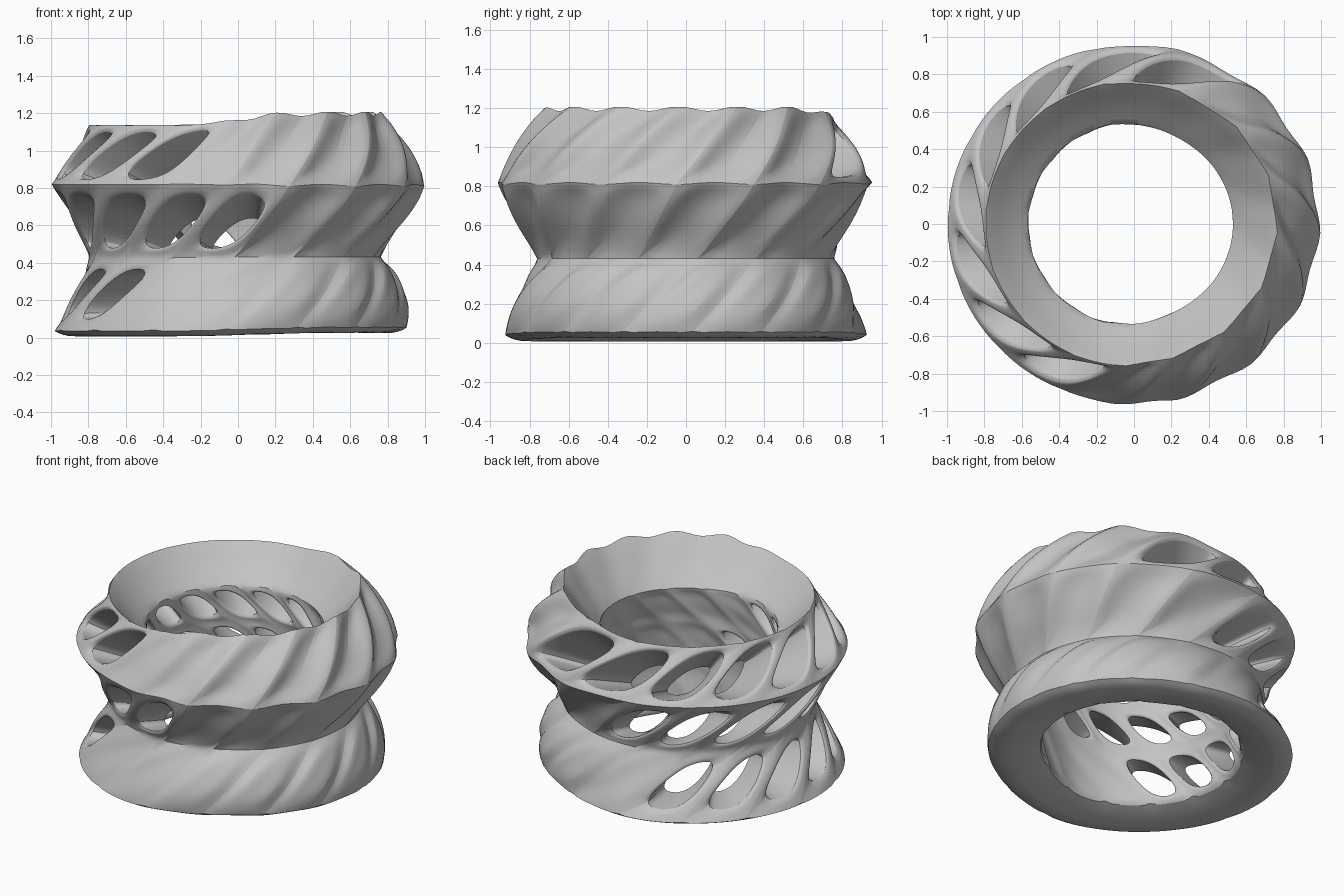
import bpy, bmesh
from math import radians, cos, sin, pi
from mathutils import Vector

cube = bpy.data.objects.get("Cube")
if cube:
    bpy.data.objects.remove(cube)

COLS = 15
HALVES = 2 * COLS
STEP = 2 * pi / COLS
DEPTH = 0.965  # front to back squash

# Rings, bottom to top: radius, height, turn in degrees, crease, then changes
# on the folded side: radius, height, turn, crease, dip in radius, dip in height
OUTER = [
    (0.99, 0.035, 2, 0.6, -0.08, 0.01, 0, -0.1, 0.0, -0.015),
    (0.80, 0.43, 5, 0.5, -0.035, 0.0, 0, 0.0, 0.0, 0.0),
    (1.005, 0.82, 7, 0.7, 0.03, -0.02, -10, -0.3, 0.07, -0.03),
    (0.80, 1.14, 7, 0.7, -0.02, 0.10, -10, -0.1, 0.03, 0.075),
]
INNER = [
    (0.67, 0.05, 6, 0.4, -0.10, 0.02, 0, 0.0, 0.0, 0.0),
    (0.64, 0.40, 6, 0.2, -0.02, 0.0, 0, 0.0, 0.0, 0.0),
    (0.60, 0.68, 6, 0.2, -0.02, 0.0, 0, 0.0, 0.0, 0.0),
    (0.57, 0.93, 6, 0.7, -0.04, 0.0, 0, 0.0, 0.0, 0.0),
]
# Tiers: first and last hole angle, outer and inner hole size, fold bulge, ridge height
TIERS = [
    (120, 228, 0.71, 0.76, 0.06, 1.05),
    (96, 276, 0.78, 0.69, -0.02, 1.02),
    (72, 252, 0.85, 0.72, -0.015, 1.06),
]


def folded(angle):
    """0 on the pierced side, 1 on the folded side."""
    t = min(max((cos(angle) + 0.35) / 0.9, 0), 1)
    return t * t * (3 - 2 * t)


def ring_point(ring, half_step):
    """Corner (even) or midpoint (odd) of a ring."""
    r, z, turn, crease, grow, lift, swing, soften, dip_r, dip_z = ring
    a = half_step * STEP / 2 + radians(turn)
    f = folded(a)
    a += radians(swing) * f
    r += grow * f
    z += lift * f
    if half_step % 2:
        r -= dip_r * f
        z -= dip_z * f
    return Vector((r * cos(a), DEPTH * r * sin(a), z))


bm = bmesh.new()
crease_layer = bm.edges.layers.float.new("crease_edge")


def crease_loop(verts, amount, soften=0.0):
    for i, v in enumerate(verts):
        f = folded(Vector((1, 0)).angle_signed(v.co.xy))
        bm.edges.get((v, verts[i - 1]))[crease_layer] = amount + soften * f


class Layer:
    """Outer or inner skin: rings of vertices and shared slanted cell sides."""

    def __init__(self, rings, relief):
        self.relief = relief
        self.rings = [[bm.verts.new(ring_point(r, k)) for k in range(HALVES)] for r in rings]
        self.sides = [[self.side(t, c) for c in range(COLS)] for t in range(len(TIERS))]

    def side(self, tier, col):
        lo = self.rings[tier][2 * col].co
        hi = self.rings[tier + 1][(2 * col + 2) % HALVES].co
        mid = (lo + hi) / 2
        ridge = 1 + (TIERS[tier][5] - 1) * self.relief * folded(Vector((1, 0)).angle_signed(mid.xy))
        mid.xy = mid.xy.normalized() * (lo.xy.length + hi.xy.length) / 2 * ridge
        return bm.verts.new(mid)

    def border(self, tier, col):
        low, high, k = self.rings[tier], self.rings[tier + 1], 2 * col
        return ([low[(k + i) % HALVES] for i in range(3)]
                + [self.sides[tier][(col + 1) % COLS]]
                + [high[(k + i) % HALVES] for i in (4, 3, 2)]
                + [self.sides[tier][col]])


def add_band(border, loop):
    for i in range(8):
        bm.faces.new((border[i - 1], border[i], loop[i], loop[i - 1]))


def add_opening(border, size):
    """Oval opening inside a slanted cell; returns its edge loop."""
    centre = sum((v.co for v in border), Vector()) / 8
    loop = []
    for i, v in enumerate(border):
        scale = size if i % 2 else size * 0.82
        loop.append(bm.verts.new(centre + (v.co - centre) * scale))
    add_band(border, loop)
    return loop


def add_fold(border, bulge):
    """Closed cell with a soft raised or sunken middle."""
    centre = sum((v.co for v in border), Vector()) / 8
    outward = (border[3].co - border[7].co).cross(border[5].co - border[1].co).normalized()
    amount = 0.3 + 0.7 * folded(Vector((1, 0)).angle_signed(centre.xy))
    push = outward * bulge * amount
    loop = [bm.verts.new(centre + (v.co - centre) * 0.6 + push) for v in border]
    add_band(border, loop)
    hub = bm.verts.new(centre + push * 1.2)
    for i in range(0, 8, 2):
        bm.faces.new((loop[i - 1], loop[i], loop[i + 1], hub))


outer = Layer(OUTER, 1.0)
inner = Layer(INNER, -0.6)

# Three twisted tiers, with tunnels through the pierced side
for tier, (first, last, out_size, in_size, bulge, ridge) in enumerate(TIERS):
    for col in range(COLS):
        angle = ((col + 1) * 360 / COLS + 6) % 360
        out_border, in_border = outer.border(tier, col), inner.border(tier, col)
        if first < angle < last:
            out_loop = add_opening(out_border, out_size)
            in_loop = add_opening(in_border, in_size)
            add_band(out_loop, in_loop)
            crease_loop(out_loop, 0.45)
            crease_loop(in_loop, 0.45)
        else:
            add_fold(out_border, bulge)
            add_fold(in_border, 0.025)

# Rounded underside and sloping funnel: blend towards the inside, drop in height
for level, blend, drop in ((0, 0.3, 0.05), (-1, 0.5, 0.015)):
    out_ring, in_ring = outer.rings[level], inner.rings[level]
    middle = []
    for a, b in zip(out_ring, in_ring):
        point = a.co.lerp(b.co, blend)
        point.z -= drop
        middle.append(bm.verts.new(point))
    for k in range(HALVES):
        for a, b in ((out_ring, middle), (middle, in_ring)):
            bm.faces.new((a[k - 1], a[k], b[k], b[k - 1]))

# Crisp horizontal rings
for layer, rings in ((outer, OUTER), (inner, INNER)):
    for verts, ring in zip(layer.rings, rings):
        crease_loop(verts, ring[3], ring[7])

bmesh.ops.recalc_face_normals(bm, faces=bm.faces)
mesh = bpy.data.meshes.new("twisted_ring")
bm.to_mesh(mesh)
bm.free()
body = bpy.data.objects.new("twisted_ring", mesh)
bpy.context.scene.collection.objects.link(body)
rounding = body.modifiers.new("rounding", "SUBSURF")
rounding.levels = rounding.render_levels = 2

# Plain grey material
grey = bpy.data.materials.new("plain_grey")
grey.use_nodes = True
colour = (0.55, 0.55, 0.55, 1)
grey.diffuse_color = colour
grey.node_tree.nodes["Principled BSDF"].inputs["Base Color"].default_value = colour
mesh.materials.append(grey)

bpy.context.view_layer.objects.active = body
body.select_set(True)
bpy.ops.object.shade_smooth_by_angle(angle=radians(40))
